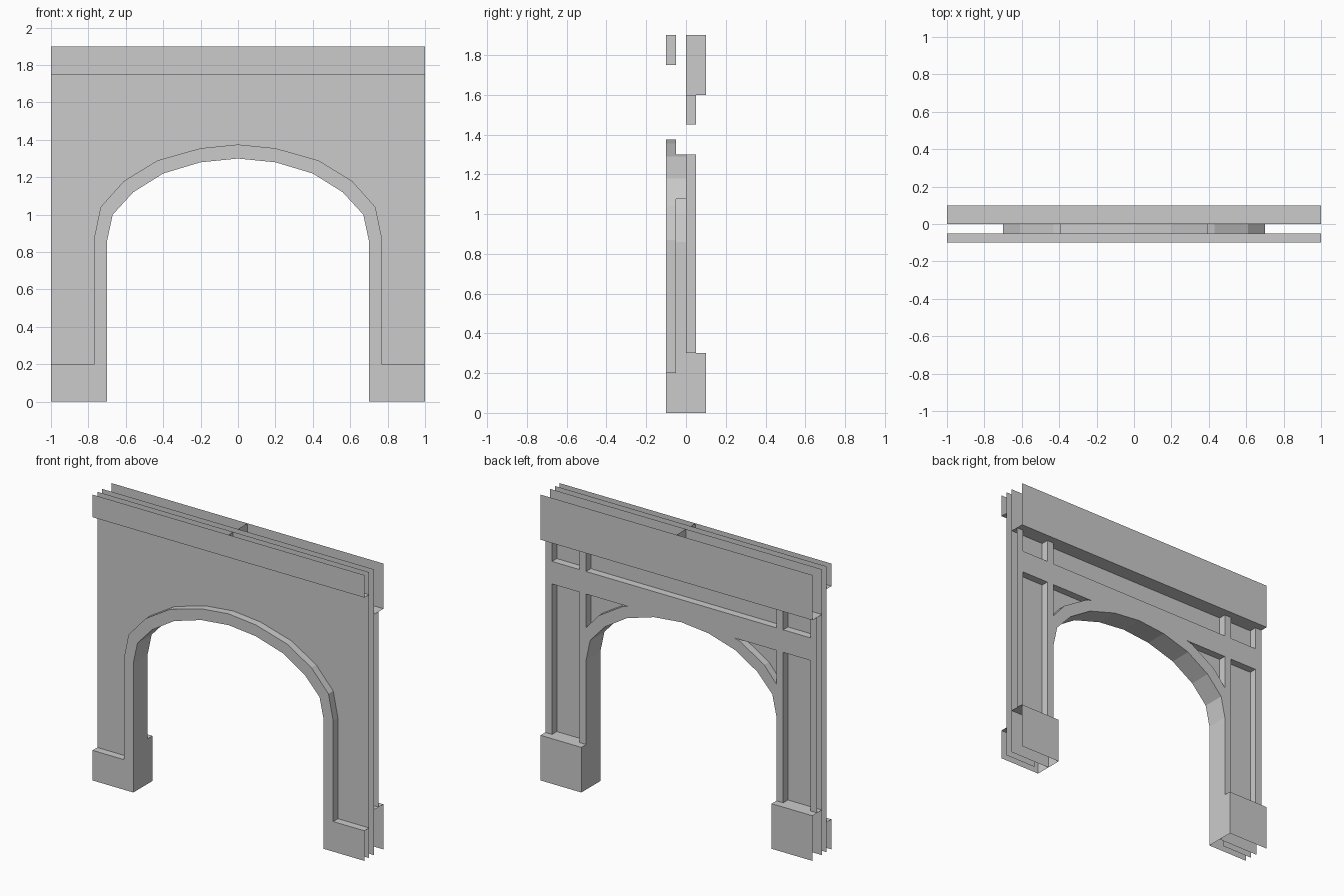
import bpy, bmesh

if "Cube" in bpy.data.objects:
    bpy.data.objects.remove(bpy.data.objects["Cube"])

# Half profiles (x, z); every part is mirrored across x = 0
INNER = [(0.7, 0), (0.7, 0.86), (0.67, 1.0), (0.56, 1.12), (0.4, 1.22), (0.2, 1.28), (0, 1.3)]
OUTER = [(0.77, 0.2), (0.77, 0.87), (0.735, 1.04), (0.61, 1.18), (0.43, 1.29), (0.2, 1.355), (0, 1.375)]
BRACE_TOP = [(0.39, 1.3), (0.43, 1.29), (0.61, 1.18), (0.7, 1.075)]


def rect(x0, x1, z0, z1):
    return [(x0, z0), (x1, z0), (x1, z1), (x0, z1)]


def columns(curve, top):
    """Quads from each curve segment straight up to a level."""
    return [[a, b, (b[0], top), (a[0], top)] for a, b in zip(curve, curve[1:])]


def part(name, sheets=(), walls=(), dividers=()):
    """sheets: (polygon, y, facing); walls: (path, y0, y1) facing left of travel;
    dividers: (y0, y1, z0, z1) on the centre plane."""
    bm = bmesh.new()
    for poly, y, facing in sheets:
        f = bm.faces.new([bm.verts.new((x, y, z)) for x, z in poly])
        f.normal_update()
        if f.normal.y * facing < 0:
            f.normal_flip()
    for path, y0, y1 in walls:
        for (ax, az), (bx, bz) in zip(path, path[1:]):
            bm.faces.new([bm.verts.new(c) for c in
                          ((ax, y0, az), (bx, y0, bz), (bx, y1, bz), (ax, y1, az))])
    bmesh.ops.remove_doubles(bm, verts=bm.verts, dist=1e-4)
    mesh = bpy.data.meshes.new(name)
    bm.to_mesh(mesh)
    bm.free()
    ob = bpy.data.objects.new(name, mesh)
    bpy.context.collection.objects.link(ob)
    mod = ob.modifiers.new("Mirror", 'MIRROR')
    mod.use_axis = (True, False, False)
    # Centre dividers are single faces, so they stay unmirrored
    for i, (y0, y1, z0, z1) in enumerate(dividers):
        m = bpy.data.meshes.new(name + "_divider")
        m.from_pydata([(0, y0, z0), (0, y1, z0), (0, y1, z1), (0, y0, z1)], [], [(0, 1, 2, 3)])
        bpy.context.collection.objects.link(bpy.data.objects.new(name + "_divider", m))


# Front and back wall sheets with the arch opening
part("front_wall", [(p, -0.05, -1) for p in columns(OUTER[1:], 1.9) + [rect(0.77, 1, 0, 1.9)]])
part("back_wall", [(p, 0, 1) for p in columns(INNER[1:], 1.9) + [rect(0.7, 1, 0, 1.9)]])

# Underside of the arch
part("arch_soffit", walls=[(INNER, -0.1, 0.05)])

# Front arch trim and the low plinth it grows from
trim = [[a, b, d, c] for a, b, c, d in zip(INNER[1:], INNER[2:], OUTER[1:], OUTER[2:])]
trim.append(rect(0.7, 0.77, 0.2, 0.86)[:2] + [(0.77, 0.87), (0.7, 0.86)])
part("arch_trim", [(p, -0.1, -1) for p in trim], [(OUTER[::-1], -0.1, -0.05)])
part("front_plinth", [(rect(0.7, 1, 0, 0.2), -0.1, -1)], [([(0.77, 0.2), (1, 0.2)], -0.1, -0.05)])

# Top bands
part("front_top_band", [(rect(0, 1, 1.75, 1.9), -0.1, -1)],
     [([(1, 1.75), (0, 1.75)], -0.1, -0.05)], [(-0.1, -0.05, 1.75, 1.9)])
part("back_top_band", [(rect(0, 1, 1.6, 1.9), 0.1, 1)],
     [([(1, 1.6), (0, 1.6)], 0, 0.1)], [(0, 0.1, 1.6, 1.9)])

# Back plinth blocks
part("back_plinth", [(rect(0.7, 1, 0, 0.3), 0.1, 1)],
     [([(0.7, 0), (0.7, 0.3)], 0.05, 0.1), ([(0.7, 0.3), (1, 0.3)], 0, 0.1)])

# Back framing: posts, rails and curved braces around recessed panels
brace = INNER[1:] + BRACE_TOP
frame = [rect(0.95, 1, 0.3, 1.6), rect(0.7, 0.75, 0.3, 1.6),
         rect(0.75, 0.95, 1.3, 1.45), rect(0, 0.7, 1.3, 1.45), brace]
sides = [([(0.95, 0.3), (0.95, 1.3), (0.75, 1.3), (0.75, 0.3)], 0, 0.05),
         ([(0.75, 1.6), (0.75, 1.45), (0.95, 1.45), (0.95, 1.6)], 0, 0.05),
         ([(0, 1.45), (0.7, 1.45), (0.7, 1.6)], 0, 0.05),
         ([(0.7, 1.075), (0.7, 1.3), (0.39, 1.3)], 0, 0.05),
         (BRACE_TOP, -0.05, 0.05)]
part("back_frame", [(p, 0.05, 1) for p in frame], sides)
